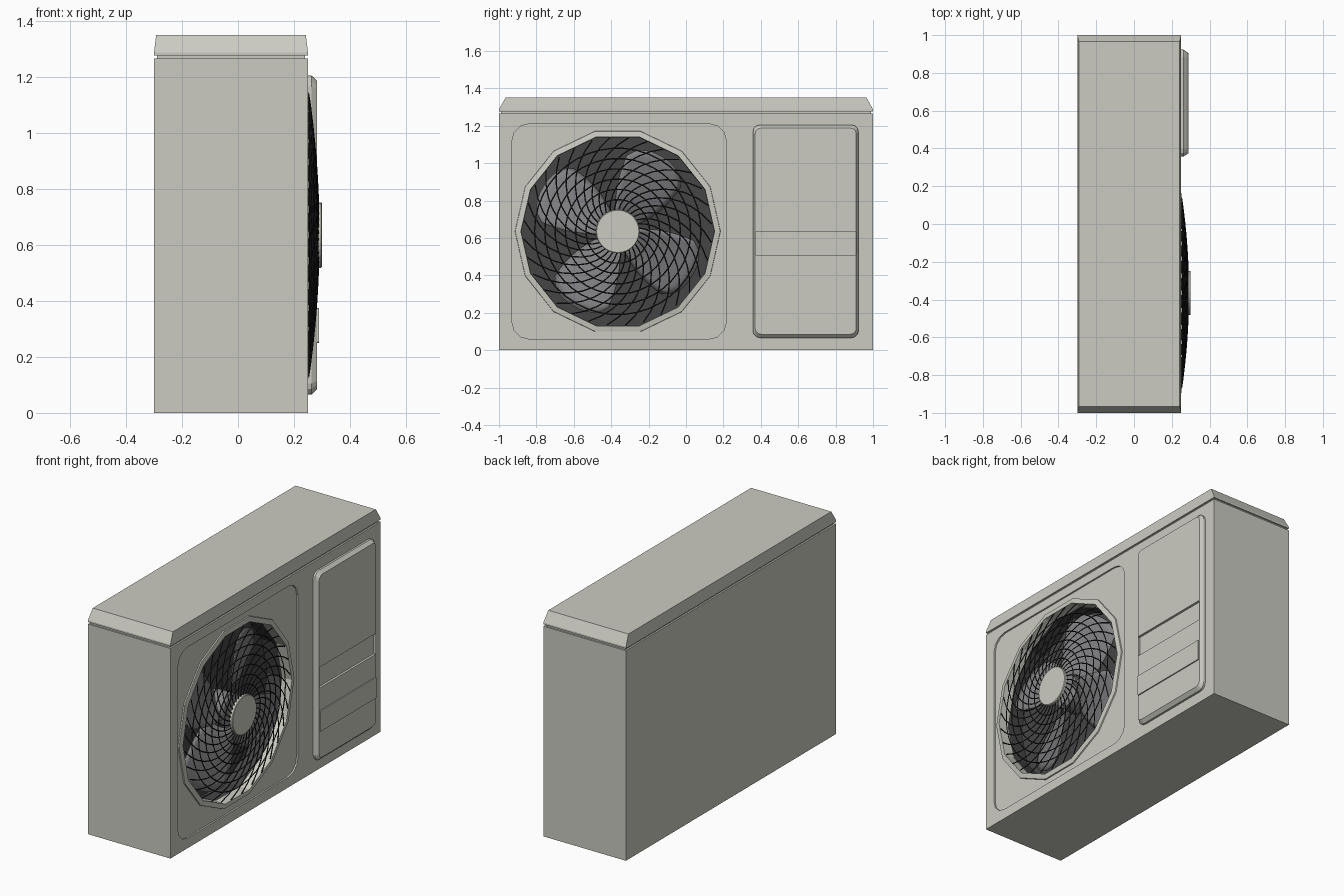
import bpy, bmesh
from math import sin, cos, pi, radians

if "Cube" in bpy.data.objects:
    bpy.data.objects.remove(bpy.data.objects["Cube"])

CY, CZ = -0.365, 0.635      # fan centre on the front face


def material(name, c):
    m = bpy.data.materials.new(name)
    m.diffuse_color = (*c, 1)
    m.use_nodes = True
    m.node_tree.nodes["Principled BSDF"].inputs["Base Color"].default_value = m.diffuse_color
    return m


CREAM = material("cream", (0.60, 0.60, 0.54))
DARK = material("dark", (0.06, 0.06, 0.06))
GREY = material("blade_grey", (0.22, 0.22, 0.23))
WIRE = material("wire_black", (0.02, 0.02, 0.02))


def loft(name, rings, mat, caps=(True, True)):
    bm = bmesh.new()
    vs = [[bm.verts.new(p) for p in r] for r in rings]
    n = len(rings[0])
    for a, b in zip(vs, vs[1:]):
        for i in range(n):
            bm.faces.new((a[i], a[(i + 1) % n], b[(i + 1) % n], b[i]))
    if caps[0]:
        bm.faces.new(vs[0][::-1])
    if caps[1]:
        bm.faces.new(vs[-1])
    if all(caps):
        bmesh.ops.recalc_face_normals(bm, faces=bm.faces)
    return finish(name, bm, mat)


def finish(name, bm, mat):
    me = bpy.data.meshes.new(name)
    bm.to_mesh(me)
    bm.free()
    ob = bpy.data.objects.new(name, me)
    me.materials.append(mat)
    bpy.context.collection.objects.link(ob)
    return ob


def rect(z, ix=0, iy=0):
    x0, x1, y = -0.3 + ix, 0.25 - ix, 1 - iy
    return [(x0, -y, z), (x1, -y, z), (x1, y, z), (x0, y, z)]


def ngon(x, r, n=14):
    return [(x, CY + r * cos(2 * pi * i / n), CZ + r * sin(2 * pi * i / n)) for i in range(n)]


def rrect(x, y0, y1, z0, z1, r, n=3):
    pts = []
    for k, (y, z) in enumerate([(y1 - r, z1 - r), (y0 + r, z1 - r), (y0 + r, z0 + r), (y1 - r, z0 + r)]):
        for i in range(n + 1):
            a = pi / 2 * (k + i / n)
            pts.append((x, y + r * cos(a), z + r * sin(a)))
    return pts


def cut(ob, cutter):
    cutter.hide_render = True
    cutter.display_type = 'WIRE'
    m = ob.modifiers.new("cut", 'BOOLEAN')
    m.operation = 'DIFFERENCE'
    m.solver = 'EXACT'
    m.object = cutter
    bpy.context.view_layer.objects.active = ob
    bpy.ops.object.modifier_apply(modifier=m.name)
    bpy.data.objects.remove(cutter)


# Cabinet with a narrow neck, and the tapered lid
cabinet = loft("cabinet", [rect(0), rect(1.265), rect(1.265, .01, .01), rect(1.28, .01, .01)], CREAM)
loft("lid", [rect(1.277), rect(1.287), rect(1.35, .008, .035)], CREAM)

# Shallow fan panel recess and fan well
cut(cabinet, loft("panel_cutter", [rrect(x, -.93, .215, .06, 1.21, .09) for x in (.24, .3)], CREAM))
cut(cabinet, loft("well_cutter", [ngon(x, .532) for x in (.08, .3)], CREAM))

# Fan shroud lip and dark well
loft("fan_shroud", [ngon(.238, .55), ngon(.247, .548), ngon(.252, .518), ngon(.19, .515)][::-1],
     CREAM, (False, False))
loft("fan_well", [ngon(.09, .515), ngon(.19, .515)][::-1], DARK, (False, True))

# Fan hub and four swept blades
loft("fan_hub", [ngon(.09, .1, 20), ngon(.2, .1, 20), ngon(.21, .085, 20)], GREY)
for k in range(4):
    bm = bmesh.new()
    NU, NR = 10, 8
    grid = []
    for i in range(NU + 1):
        u = i / NU
        row = []
        for j in range(NR + 1):
            t = j / NR
            a = radians((17 + 18 * t) * (1 - u) + (97 - 14 * t) * u + 90 * k)
            r = .09 + t * (.465 * (1 - .12 * abs(2 * u - 1) ** 3) - .09)
            row.append(bm.verts.new((.12 + .1 * u, CY + r * cos(a), CZ + r * sin(a))))
        grid.append(row)
    for i in range(NU):
        for j in range(NR):
            bm.faces.new((grid[i][j], grid[i][j + 1], grid[i + 1][j + 1], grid[i + 1][j]))
    blade = finish(f"fan_blade_{k + 1}", bm, GREY)
    blade.modifiers.new("thickness", 'SOLIDIFY').thickness = .006
    for p in blade.data.polygons:
        p.use_smooth = True

# Domed guard: spiral wires and rings
curve = bpy.data.curves.new("fan_guard", 'CURVE')
curve.dimensions = '3D'
curve.bevel_depth = .0035
curve.bevel_resolution = 0


def wire(pts, closed):
    s = curve.splines.new('POLY')
    s.points.add(len(pts) - 1)
    for p, (r, a) in zip(s.points, pts):
        p.co = (.25 + .038 * (1 - (r / .515) ** 2), CY + r * cos(a), CZ + r * sin(a), 1)
    s.use_cyclic_u = closed


for k in range(32):
    wire([(.105 + .4 * i / 9, 2 * pi * k / 32 - 1.1 * i / 9) for i in range(10)], False)
for r in (.17, .225, .28, .335, .39, .445):
    wire([(r, 2 * pi * i / 42) for i in range(42)], True)
curve.materials.append(WIRE)
guard = bpy.data.objects.new("fan_guard", curve)
bpy.context.collection.objects.link(guard)
bpy.ops.object.select_all(action='DESELECT')
guard.select_set(True)
bpy.context.view_layer.objects.active = guard
bpy.ops.object.convert(target='MESH')

# Guard centre cap
loft("guard_cap", [ngon(.28, .117, 28), ngon(.297, .117, 28), ngon(.30, .113, 28)], CREAM)

# Raised service cover with grip recess and raised bar
cover = loft("service_cover", [rrect(.245, .357, .923, .065, 1.205, .04),
                               rrect(.262, .357, .923, .065, 1.205, .04),
                               rrect(.282, .37, .91, .085, 1.187, .03)], CREAM)
cut(cover, loft("grip_cutter", [rrect(x, .372, .908, .51, .635, .003, 1) for x in (.268, .32)], CREAM))
loft("cover_bar", [rrect(.27, .374, .906, .25, .375, .003, 1),
                   rrect(.289, .374, .906, .25, .375, .003, 1)], CREAM)
